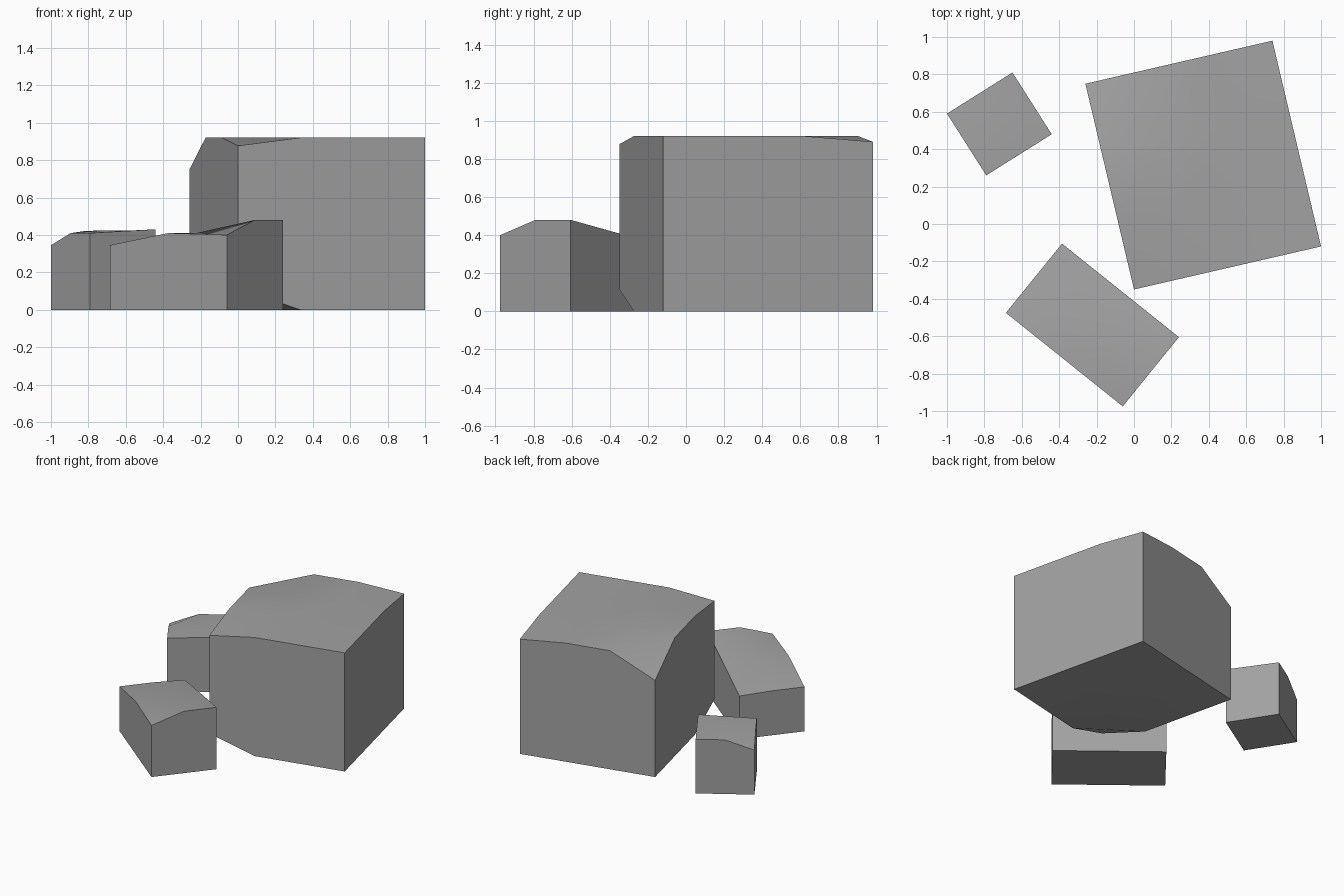
import bpy, bmesh, math
from mathutils import Vector

cube = bpy.data.objects.get("Cube")
if cube:
    bpy.data.objects.remove(cube, do_unlink=True)

# Single stone colour
stone = bpy.data.materials.new("grey stone")
stone.use_nodes = True
colour = (0.36, 0.36, 0.36, 1)
stone.diffuse_color = colour
stone.node_tree.nodes["Principled BSDF"].inputs["Base Color"].default_value = colour


def block(name, origin, along, across, tops, bottoms=None):
    """Upright block on a parallelogram plan; tops holds rows of heights."""
    n = len(tops) - 1
    bottoms = bottoms or {}
    o, u, v = Vector(origin), Vector(along), Vector(across)
    bm = bmesh.new()
    low, high = {}, {}
    for j in range(n + 1):
        for i in range(n + 1):
            p = o + u * i / n + v * j / n
            low[i, j] = bm.verts.new((p.x, p.y, bottoms.get((i, j), 0)))
            high[i, j] = bm.verts.new((p.x, p.y, tops[j][i]))
    # Top and underside
    for j in range(n):
        for i in range(n):
            ring = [(i, j), (i + 1, j), (i + 1, j + 1), (i, j + 1)]
            bm.faces.new([high[k] for k in ring])
            bm.faces.new([low[k] for k in reversed(ring)])
    # Walls
    for k in range(n):
        for a, b in (((k, 0), (k + 1, 0)), ((n, k), (n, k + 1)),
                     ((k + 1, n), (k, n)), ((0, k + 1), (0, k))):
            bm.faces.new([low[a], low[b], high[b], high[a]])
    mesh = bpy.data.meshes.new(name)
    bm.to_mesh(mesh)
    bm.free()
    mesh.materials.append(stone)
    ob = bpy.data.objects.new(name, mesh)
    bpy.context.collection.objects.link(ob)
    bpy.ops.object.select_all(action='DESELECT')
    ob.select_set(True)
    bpy.context.view_layer.objects.active = ob
    bpy.ops.object.shade_smooth_by_angle(angle=math.radians(45))
    return ob


# Large boulder: level top with worn corners, one lifted bottom corner
level = 0.92
large_top = [[level] * 4 for _ in range(4)]
large_top[0][0] = 0.877
large_top[3][0] = 0.75
large_top[3][3] = 0.89
block("large_boulder", (0, -0.35), (1, 0.23), (-0.26, 1.1),
      large_top, {(0, 0): 0.115})

# Medium boulder: slopes down to the rear
block("medium_boulder", (-0.06, -0.975), (0.3, 0.37), (-0.625, 0.5),
      [(0.40, 0.48, 0.48), (0.41, 0.41, 0.41), (0.345, 0.345, 0.335)])

# Small boulder: one dropped corner
block("small_boulder", (-0.79, 0.26), (0.35, 0.22), (-0.21, 0.33),
      [(0.41, 0.42, 0.43), (0.41, 0.425, 0.425), (0.345, 0.42, 0.42)])
